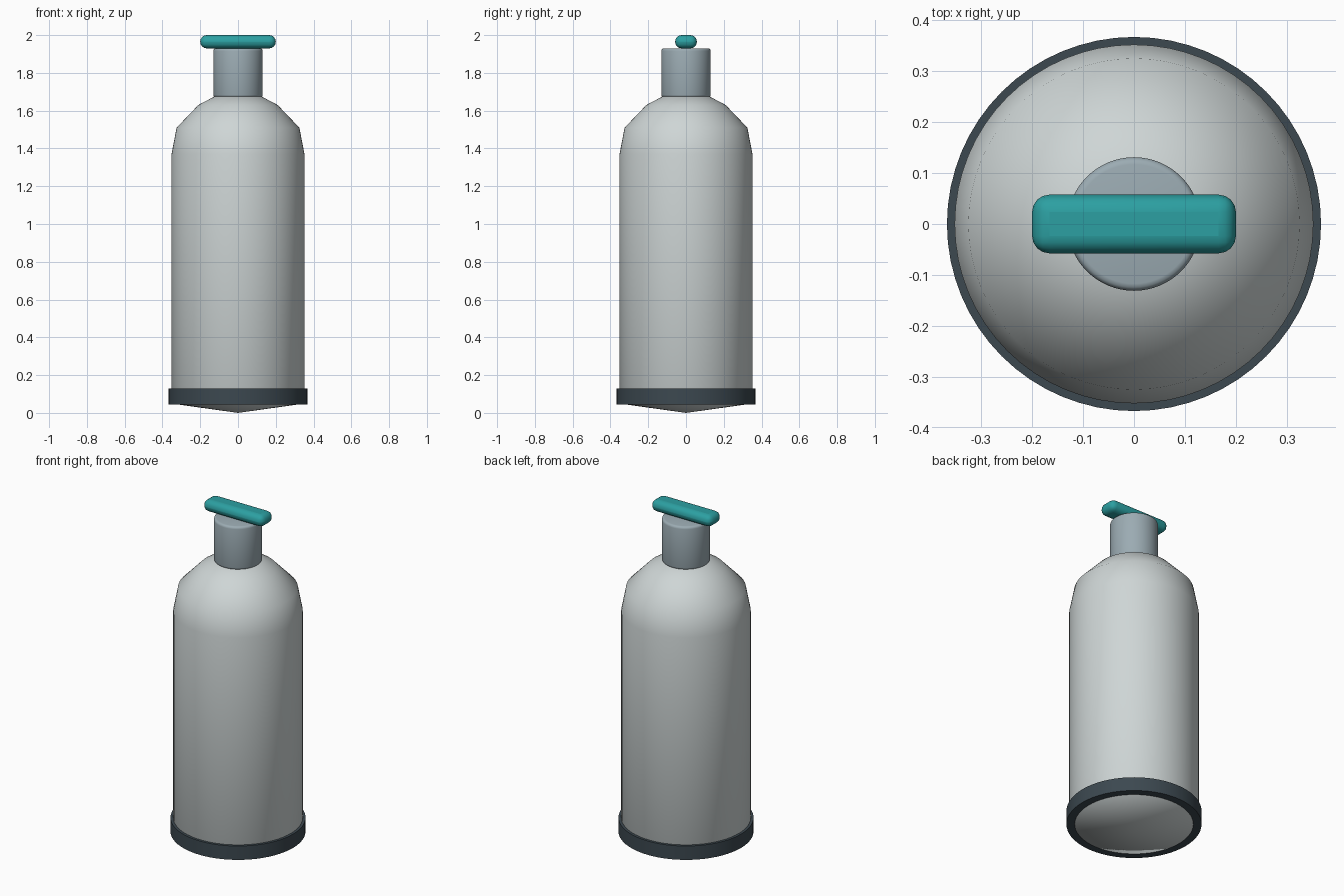
import bpy, bmesh, math

if "Cube" in bpy.data.objects:
    bpy.data.objects.remove(bpy.data.objects["Cube"])

SIDES = 64


def material(name, rgb):
    m = bpy.data.materials.new(name)
    m.diffuse_color = (*rgb, 1)
    m.use_nodes = True
    m.node_tree.nodes["Principled BSDF"].inputs["Base Color"].default_value = m.diffuse_color
    return m


def finish(ob, mat, angle=40):
    ob.data.materials.append(mat)
    bpy.ops.object.select_all(action='DESELECT')
    ob.select_set(True)
    bpy.context.view_layer.objects.active = ob
    bpy.ops.object.shade_smooth_by_angle(angle=math.radians(angle))


def lathe(name, profile, mat, angle=40):
    """Spin an (r, z) profile around the z axis."""
    bm = bmesh.new()
    verts = [bm.verts.new((r, 0, z)) for r, z in profile]
    edges = [bm.edges.new(p) for p in zip(verts, verts[1:])]
    bmesh.ops.spin(bm, geom=verts + edges, cent=(0, 0, 0), axis=(0, 0, 1),
                   angle=math.tau, steps=SIDES, use_duplicate=False)
    bmesh.ops.remove_doubles(bm, verts=bm.verts, dist=1e-4)
    bmesh.ops.recalc_face_normals(bm, faces=bm.faces)
    me = bpy.data.meshes.new(name)
    bm.to_mesh(me)
    bm.free()
    ob = bpy.data.objects.new(name, me)
    bpy.context.collection.objects.link(ob)
    finish(ob, mat, angle)
    return ob


shell = material("pale_grey", (0.62, 0.67, 0.67))
metal = material("blue_grey", (0.33, 0.41, 0.45))
dark = material("dark_slate", (0.045, 0.065, 0.08))
teal = material("teal", (0.025, 0.35, 0.36))

# Bottle body with faceted shoulder and shallow pointed base
lathe("bottle_body", [(0, 0), (0.322, 0.045), (0.352, 0.10), (0.352, 1.37),
                      (0.325, 1.51), (0.21, 1.63), (0.125, 1.675), (0, 1.69)],
      shell, 60)

# Dark band around the foot
lathe("base_ring", [(0.322, 0.045), (0.367, 0.045), (0.367, 0.128),
                    (0.345, 0.128), (0.322, 0.045)], dark)

# Neck cap with softened rims
r, z0, z1, b = 0.131, 1.67, 1.93, 0.014
arc = [(b * math.sin(a), b * (1 - math.cos(a)))
       for a in (math.pi / 2 * i / 3 for i in range(4))]
lathe("neck_cap", [(0, z0)] + [(r - b + x, z0 + y) for x, y in arc]
      + [(r - b + x, z1 - y) for x, y in reversed(arc)] + [(0, z1)], metal)

# Rounded bar handle across the top
bpy.ops.mesh.primitive_cube_add(size=1, location=(0, 0, 1.965))
bar = bpy.context.object
bar.name = "top_handle"
bar.scale = (0.4, 0.115, 0.07)
bpy.ops.object.transform_apply(location=False, rotation=False, scale=True)
finish(bar, teal)
bevel = bar.modifiers.new("rounding", 'BEVEL')
bevel.width = 0.034
bevel.segments = 4
